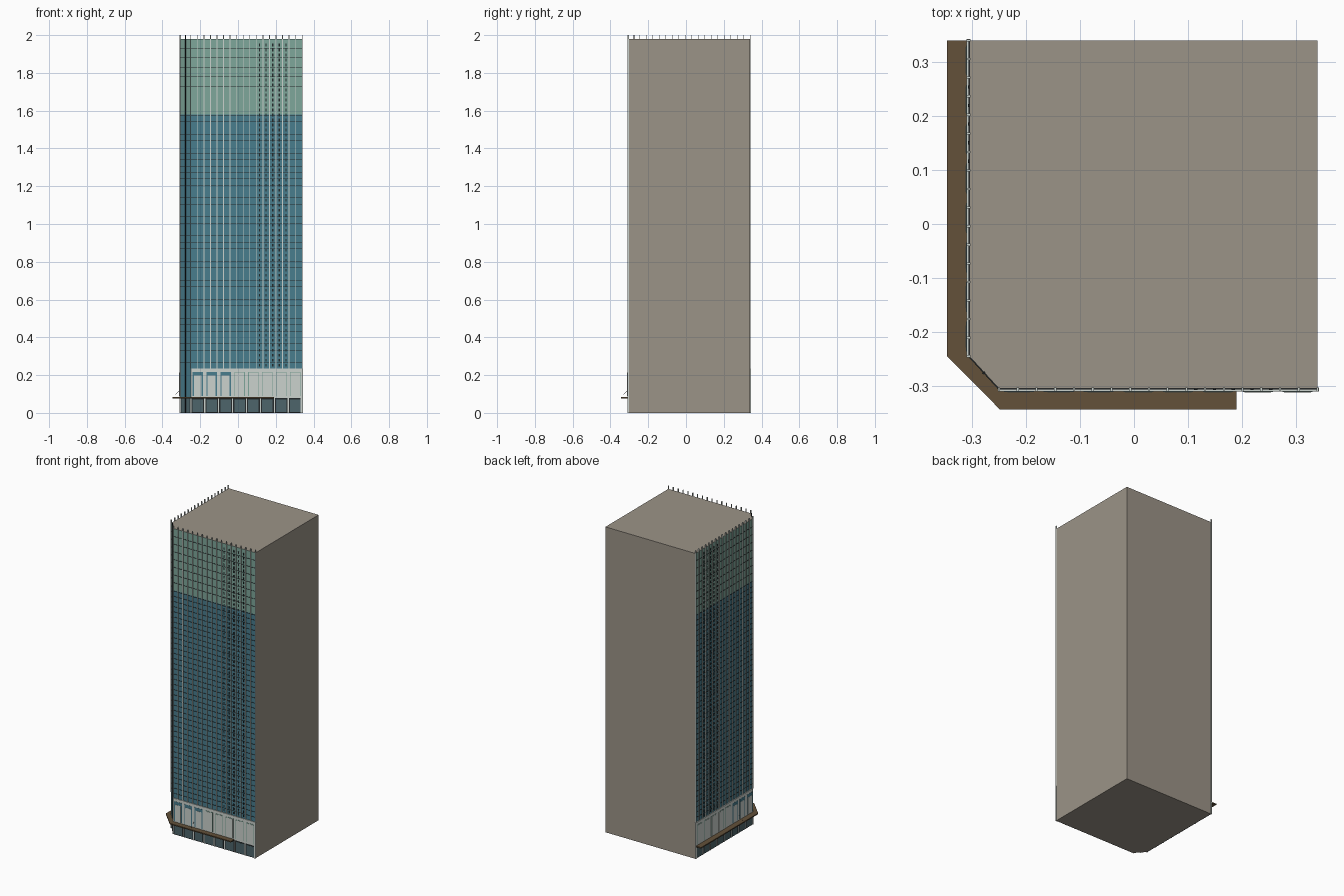
import bpy
import bmesh
from mathutils import Vector

cube = bpy.data.objects.get("Cube")
if cube:
    bpy.data.objects.remove(cube, do_unlink=True)


def material(name, rgb):
    m = bpy.data.materials.new(name)
    m.use_nodes = True
    m.diffuse_color = (*rgb, 1)
    m.node_tree.nodes["Principled BSDF"].inputs["Base Color"].default_value = (*rgb, 1)
    return m


taupe = material("taupe wall", (0.33, 0.295, 0.245))
blue = material("blue glass", (0.066, 0.205, 0.27))
green = material("green glass", (0.21, 0.385, 0.325))
pale = material("pale stone", (0.6, 0.645, 0.61))
light = material("light metal", (0.6, 0.65, 0.61))
dark = material("dark metal", (0.017, 0.022, 0.024))
smoked = material("smoked glass", (0.075, 0.13, 0.145))
brown = material("brown canopy", (0.125, 0.083, 0.042))

BASE, PODIUM, CHANGE, ROOF, TOP = 0.08, 0.235, 1.58, 1.98, 2.0


def finish(bm, name, mats):
    bmesh.ops.recalc_face_normals(bm, faces=bm.faces)
    mesh = bpy.data.meshes.new(name)
    bm.to_mesh(mesh)
    bm.free()
    for m in mats:
        mesh.materials.append(m)
    ob = bpy.data.objects.new(name, mesh)
    bpy.context.collection.objects.link(ob)
    return ob


class Wall:
    """A facade plane: u runs away from the chamfered corner, d outward."""

    def __init__(self, name, start, end, normal):
        self.name = name
        self.start = Vector((*start, 0))
        run = Vector((*end, 0)) - self.start
        self.length = run.length
        self.u = run.normalized()
        self.n = Vector((*normal, 0)).normalized()

    def point(self, u, d, z):
        return self.start + self.u * u + self.n * d + Vector((0, 0, z))

    def boxes(self, part, mat, specs):
        # Each spec is u range, z range, outward depth
        bm = bmesh.new()
        for u0, u1, z0, z1, d in specs:
            vs = [bm.verts.new(self.point(u, k, z))
                  for k in (-0.002, d) for u, z in ((u0, z0), (u1, z0), (u1, z1), (u0, z1))]
            bm.faces.new(vs[:4])
            bm.faces.new(vs[4:])
            for i in range(4):
                j = (i + 1) % 4
                bm.faces.new((vs[i], vs[j], vs[j + 4], vs[i + 4]))
        return finish(bm, self.name + "_" + part, [mat])


# Tower body in stacked bands, coloured by direction and height
plan = [(-0.305, 0.34), (-0.305, -0.245), (-0.25, -0.305), (0.34, -0.305), (0.34, 0.34)]
bm = bmesh.new()
rings = [[bm.verts.new((x, y, z)) for x, y in plan] for z in (0, BASE, PODIUM, CHANGE, ROOF)]
bm.faces.new(rings[0])
bm.faces.new(rings[-1])
for band, (a, b) in enumerate(zip(rings, rings[1:])):
    for i in range(5):
        j = (i + 1) % 5
        f = bm.faces.new((a[i], a[j], b[j], b[i]))
        if i < 3:
            f.material_index = (4, 1 if i == 1 else 3, 1, 2)[band]
finish(bm, "tower_body", [taupe, blue, green, pale, smoked])

front = Wall("front", (-0.25, -0.305), (0.34, -0.305), (0, -1))
left = Wall("right_side", (-0.305, -0.245), (-0.305, 0.34), (-1, 0))
corner = Wall("corner", (-0.305, -0.245), (-0.25, -0.305), (-0.06, -0.055))

floors = [PODIUM + 0.03 + 0.0336 * i for i in range(40)]
floors += [CHANGE + 0.05 * i for i in range(1, 8)]

for wall in (front, left, corner):
    wall.boxes("floor_lines", dark,
               [(0, wall.length, z - 0.001, z + 0.001, 0.002) for z in floors])

# Corner glazing: one slim dark mullion
mid = corner.length / 2
corner.boxes("mullion", dark, [(mid - 0.0015, mid + 0.0015, 0, TOP, 0.004)])

for wall in (front, left):
    L = wall.length
    # Light vertical fins rising past the roof
    step = L / 17
    wall.boxes("fins", light,
               [(step * i - 0.002, step * i + 0.002, PODIUM, TOP, 0.0055) for i in range(18)])
    # Broken dark vents in the middle of the outer bays
    wall.boxes("bay_vents", dark,
               [(step * (k + 0.5) - 0.003, step * (k + 0.5) + 0.003, z, z + 0.014, 0.0025)
                for k in range(10, 15) for z in [PODIUM + 0.01 + 0.0265 * i for i in range(65)]])
    # Podium wall with framed panels
    pitch = L / 8
    wall.boxes("podium", pale, [(0, L, BASE, PODIUM, 0.005)])
    spans = [(pitch * i + 0.009, pitch * (i + 1) - 0.009) for i in range(8)]
    wall.boxes("podium_blue_frames", blue, [(a, b, 0.09, 0.217, 0.006) for a, b in spans[:3]])
    wall.boxes("podium_green_frames", green, [(a, b, 0.09, 0.217, 0.006) for a, b in spans[3:]])
    wall.boxes("podium_panels", pale,
               [(a + 0.007, b - 0.007, 0.09, 0.197, 0.007) for a, b in spans[:3]]
               + [(a + 0.003, b - 0.003, 0.09, 0.213, 0.007) for a, b in spans[3:]])
    # Shopfront: dark frames, smoked panes, pale piers
    wall.boxes("shop_frames", dark, [(0, L, 0, BASE, 0.002)])
    wall.boxes("shop_panes", smoked,
               [(pitch * i + 0.009, pitch * (i + 1) - 0.009, 0.004, 0.07, 0.003) for i in range(8)])
    wall.boxes("shop_piers", pale,
               [(pitch * i - 0.003, pitch * i + 0.003, 0, BASE, 0.004) for i in range(8)])
    wall.boxes("end_pier", pale, [(L - 0.008, L + 0.003, 0, PODIUM, 0.005)])

# Canopy wrapping the chamfered corner
inner = [(-0.305, 0.34), (-0.305, -0.245), (-0.25, -0.305), (0.19, -0.305)]
outer = [(-0.346, 0.34), (-0.346, -0.245), (-0.248, -0.344), (0.19, -0.344)]
bm = bmesh.new()
loop = inner + outer[::-1]
bottom = [bm.verts.new((x, y, 0.077)) for x, y in loop]
top = [bm.verts.new((x, y, 0.084)) for x, y in loop]
for i in range(8):
    j = (i + 1) % 8
    bm.faces.new((bottom[i], bottom[j], top[j], top[i]))
for ring in (bottom, top):
    for i in range(3):
        bm.faces.new((ring[i], ring[i + 1], ring[6 - i], ring[7 - i]))
finish(bm, "canopy", [brown])

# Thin tie rods holding the canopy
for wall, u in ((front, 0.15), (left, 0.145)):
    curve = bpy.data.curves.new("canopy_tie", "CURVE")
    curve.dimensions = "3D"
    curve.bevel_depth = 0.0004
    curve.bevel_resolution = 0
    spline = curve.splines.new("POLY")
    spline.points.add(1)
    for p, (d, z) in zip(spline.points, ((0.004, 0.12), (0.038, 0.084))):
        p.co = (*wall.point(u, d, z), 1)
    curve.materials.append(dark)
    tie = bpy.data.objects.new(wall.name + "_canopy_tie", curve)
    bpy.context.collection.objects.link(tie)
